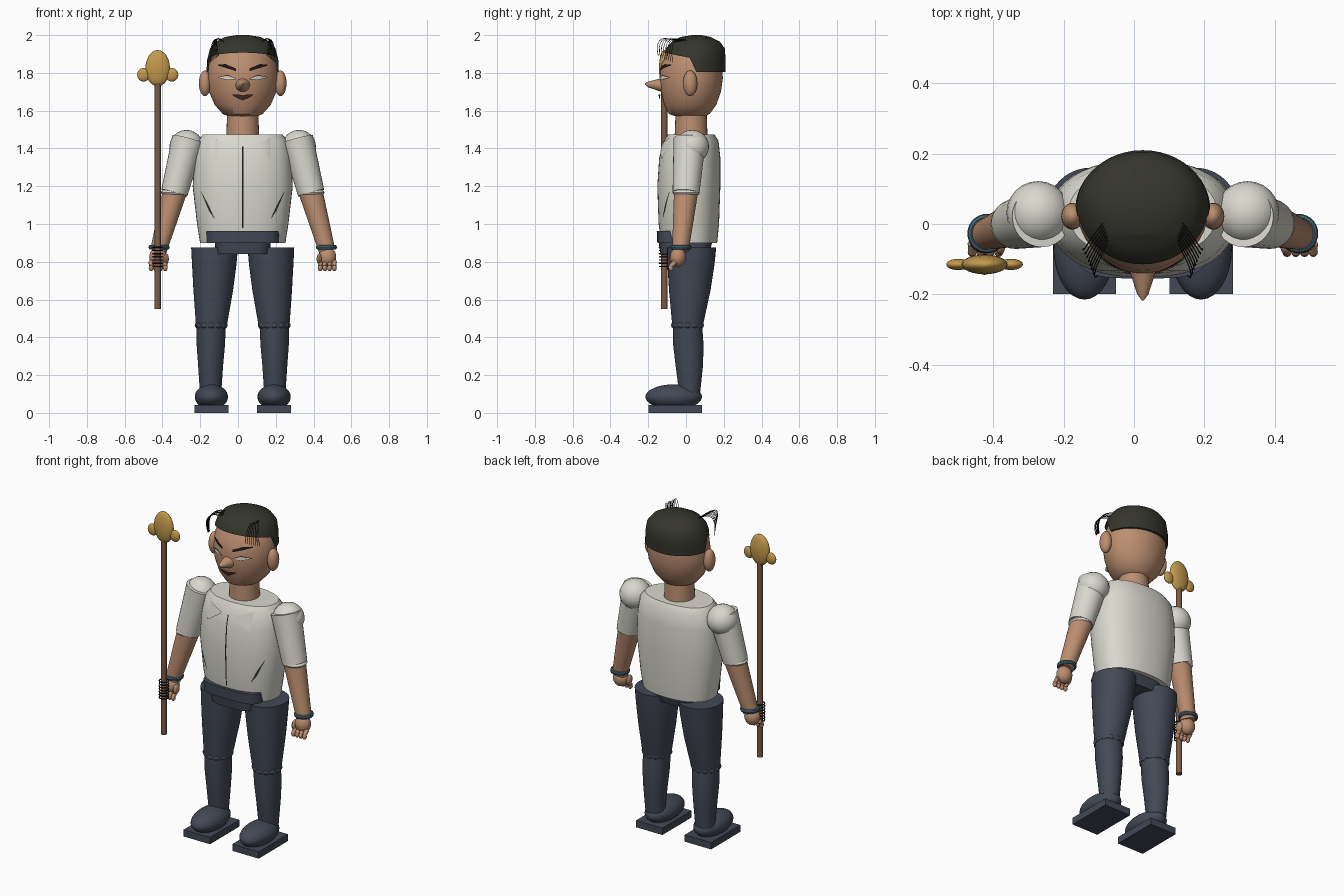
import bpy, bmesh, math
from mathutils import Vector
from mathutils.bvhtree import BVHTree

cube = bpy.data.objects.get("Cube")
if cube:
    bpy.data.objects.remove(cube)

CX = 0.025  # body centre line


def material(name, r, g, b):
    m = bpy.data.materials.new(name)
    m.use_nodes = True
    m.diffuse_color = (r, g, b, 1)
    m.node_tree.nodes["Principled BSDF"].inputs["Base Color"].default_value = (r, g, b, 1)
    return m


SKIN = material("skin", .50, .27, .16)
SHIRT = material("shirt_cream", .70, .69, .62)
NAVY = material("navy_cloth", .055, .065, .09)
HAIR = material("hair_black", .035, .035, .026)
LINE = material("line_black", .01, .01, .01)
GOLD = material("gold", .55, .32, .075)
WOOD = material("wood", .20, .105, .06)
TEAL = material("teal_band", .055, .13, .17)
WHITE = material("eye_white", .65, .65, .62)
LIP = material("lip_brown", .06, .025, .018)


def finish(bm, name, mat, smooth=True):
    bmesh.ops.recalc_face_normals(bm, faces=bm.faces)
    mesh = bpy.data.meshes.new(name)
    bm.to_mesh(mesh)
    bm.free()
    mesh.materials.append(mat)
    ob = bpy.data.objects.new(name, mesh)
    bpy.context.collection.objects.link(ob)
    if smooth:
        bpy.ops.object.select_all(action='DESELECT')
        ob.select_set(True)
        bpy.context.view_layer.objects.active = ob
        bpy.ops.object.shade_smooth_by_angle(angle=math.radians(40))
    return ob


def loft_mesh(rings, n=40, p=1.0, front_p=None):
    """Rings are (z, centre x, half width, front y, back y); p shapes the section."""
    bm = bmesh.new()
    loops = []
    for z, cx, hw, yf, yb in rings:
        widest = yf + (yb - yf) * .52
        loop = []
        for i in range(n):
            a = 2 * math.pi * i / n
            c, s = math.cos(a), math.sin(a)
            x = cx + hw * math.copysign(abs(c) ** p, c)
            q = front_p if front_p and s < 0 else p
            depth = (yb - widest) if s > 0 else (widest - yf)
            loop.append(bm.verts.new((x, widest + depth * math.copysign(abs(s) ** q, s), z)))
        loops.append(loop)
    for low, high in zip(loops, loops[1:]):
        for i in range(n):
            j = (i + 1) % n
            bm.faces.new((low[i], low[j], high[j], high[i]))
    bm.faces.new(loops[0])
    bm.faces.new(loops[-1])
    return bm


def loft(name, rings, mat, **kw):
    return finish(loft_mesh(rings, **kw), name, mat)


def ball(name, pos, size, mat, seg=24):
    bm = bmesh.new()
    bmesh.ops.create_uvsphere(bm, u_segments=seg, v_segments=seg // 2, radius=1)
    bmesh.ops.scale(bm, vec=size, verts=bm.verts)
    bmesh.ops.translate(bm, vec=pos, verts=bm.verts)
    return finish(bm, name, mat)


def tube(name, a, ra, b, rb, mat, seg=28):
    a, b = Vector(a), Vector(b)
    bm = bmesh.new()
    bmesh.ops.create_cone(bm, cap_ends=True, segments=seg, radius1=ra, radius2=rb, depth=(b - a).length)
    rot = (b - a).to_track_quat('Z', 'Y').to_matrix()
    bmesh.ops.rotate(bm, matrix=rot, verts=bm.verts)
    bmesh.ops.translate(bm, vec=(a + b) / 2, verts=bm.verts)
    return finish(bm, name, mat)


def ring(name, pos, radius, thick, mat, tall=1):
    bpy.ops.mesh.primitive_torus_add(location=pos, major_radius=radius, minor_radius=thick,
                                     major_segments=28, minor_segments=8)
    ob = bpy.context.object
    ob.name = name
    ob.scale.z = tall
    ob.data.materials.append(mat)
    bpy.ops.object.shade_smooth_by_angle()


def stroke(name, points, surface, mat, lift=.005, upright=False):
    """Thin painted plate along (x, z, half thickness) points, laid on the front of a surface."""
    bm = bmesh.new()
    pairs = []
    for (x0, z0, h0), (x1, z1, h1) in zip(points, points[1:]):
        for k in range(7):
            t = k / 6
            x, z, h = x0 + (x1 - x0) * t, z0 + (z1 - z0) * t, h0 + (h1 - h0) * t
            pair = []
            for s in (-1, 1):
                px, pz = (x + s * h, z) if upright else (x, z + s * h)
                hit = surface.ray_cast(Vector((px, -1, pz)), Vector((0, 1, 0)))[0]
                pair.append(bm.verts.new((px, (hit.y if hit else -.1) - lift, pz)))
            pairs.append(pair)
    for a, b in zip(pairs, pairs[1:]):
        bm.faces.new((a[0], b[0], b[1], a[1]))
    bmesh.ops.remove_doubles(bm, verts=bm.verts, dist=.0002)
    return finish(bm, name, mat)


# Head, nose and neck
head = loft_mesh([(1.565, CX, .06, -.04, .09), (1.582, CX, .105, -.09, .125), (1.63, CX, .148, -.115, .16),
                  (1.70, CX, .178, -.132, .185), (1.77, CX, .187, -.14, .195), (1.85, CX, .179, -.13, .192),
                  (1.91, CX, .158, -.09, .175), (1.96, CX, .11, -.05, .14), (1.985, CX, .03, .0, .08)],
                 n=48, front_p=1.15)
face = BVHTree.FromBMesh(head)
finish(head, "head", SKIN)
nose = loft_mesh([(-.1, CX, .085, -.07, .07), (0, CX, .045, -.05, .035), (.09, CX, .016, -.018, .012),
                  (.107, CX, .003, -.003, .003)], n=20)
for v in nose.verts:
    v.co = (v.co.x, -.11 - v.co.z, 1.742 + v.co.y)
finish(nose, "nose", SKIN)
tube("neck", (CX, .027, 1.44), .088, (CX, .027, 1.6), .082, SKIN)

# Hair cap, cut away over the face
hair = loft_mesh([(1.805, CX, .192, -.14, .208), (1.87, CX, .188, -.13, .21), (1.93, CX, .173, -.105, .205),
                  (1.965, CX, .145, -.075, .18), (1.99, CX, .095, -.03, .13), (2.0, CX, .03, .03, .08)], n=48)
hairline, temple = Vector((0, .02, 1.88)), Vector((0, .055, 1.805))
for point, normal in ((hairline, (0, .2, 1)), (temple, (0, 1, .47))):
    bmesh.ops.bisect_plane(hair, geom=hair.verts[:] + hair.edges[:] + hair.faces[:],
                           plane_co=point, plane_no=normal)
cut = [f for f in hair.faces
       if (f.calc_center_median() - hairline).dot(Vector((0, .2, 1))) < 0
       and (f.calc_center_median() - temple).dot(Vector((0, 1, .47))) < 0]
bmesh.ops.delete(hair, geom=cut, context='FACES')
finish(hair, "hair_cap", HAIR)

# Torso, belt and neck opening
torso = loft_mesh([(.90, CX, .226, -.13, .165), (1.0, CX, .242, -.145, .175), (1.2, CX, .265, -.152, .182),
                   (1.35, CX, .256, -.142, .182), (1.44, CX, .238, -.118, .172), (1.475, CX, .21, -.095, .15)],
                  n=48, p=.88)
chest = BVHTree.FromBMesh(torso)
finish(torso, "shirt_body", SHIRT)
loft("belt", [(.90, CX, .194, -.152, .12), (.963, CX, .194, -.155, .12)], NAVY, p=.5)
loft("pelvis", [(.84, CX, .145, -.135, .12), (.905, CX, .147, -.145, .14)], NAVY, p=.55)
stroke("shirt_front_seam", [(CX, .98, .003), (CX, 1.2, .004), (CX, 1.41, .003)], chest, LINE, upright=True)
stroke("mouth", [(CX - .055, 1.684, .002), (CX - .025, 1.675, .011), (CX, 1.668, .013),
                 (CX + .025, 1.675, .011), (CX + .055, 1.684, .002)], face, LIP, lift=.018)

for s, side in ((-1, "right"), (1, "left")):
    def at(off, y, z):
        return (CX + s * off, y, z)

    def paint(name, pts, *args, **kw):
        stroke(side + name, [(CX + s * x, z, h) for x, z, h in pts], *args, **kw)

    # Face details and ears
    paint("_eyebrow", [(.035, 1.816, .007), (.09, 1.836, .010), (.132, 1.842, .003)], face, LINE, lift=.008)
    paint("_eyelid_line", [(.035, 1.768, .002), (.08, 1.776, .014), (.13, 1.776, .002)], face, LIP, lift=.003)
    paint("_eye", [(.04, 1.769, .001), (.08, 1.775, .010), (.125, 1.776, .001)], face, WHITE, lift=.006)
    ball(side + "_ear", at(.2, .022, 1.745), (.032, .038, .068), SKIN)

    # Loose strands at the temple
    for k in range(8):
        path = bpy.data.curves.new(side + "_strand", 'CURVE')
        path.dimensions = '3D'
        path.bevel_depth = .0016
        path.bevel_resolution = 0
        path.materials.append(LINE)
        spline = path.splines.new('POLY')
        spline.points.add(9)
        for i, pt in enumerate(spline.points):
            t = i / 9
            off = .10 + .07 * t + .022 * math.sin(math.pi * t) - .006 * k * t
            y = .02 - .011 * k - .095 * math.sin(t * 1.9)
            z = 1.965 + .03 * math.sin(math.pi * t) - (.11 - .005 * k) * t * t
            pt.co = (*at(off, y, z), 1)
        ob = bpy.data.objects.new(side + "_strand", path)
        bpy.context.collection.objects.link(ob)

    # Shirt collar and creases
    paint("_collar", [(.146, 1.40, .056), (.135, 1.397, .050), (.045, 1.412, .003)], chest, SHIRT, lift=.007)
    paint("_shirt_crease", [(.22, 1.17, .002), (.18, 1.085, .014), (.15, 1.03, .002)], chest, HAIR, lift=.004)

    # Arm, bracelet, hand
    ball(side + "_shoulder", at(.298, .032, 1.41), (.09, .09, .088), SHIRT)
    tube(side + "_sleeve", at(.288, .02, 1.45), .086, at(.362, .0, 1.165), .071, SHIRT)
    ball(side + "_cuff", at(.362, .0, 1.167), (.071, .071, .025), SHIRT)
    tube(side + "_forearm", at(.36, .0, 1.17), .064, at(.446, -.03, .86), .044, SKIN)
    ring(side + "_bracelet", at(.443, -.027, .877), .046, .010, TEAL, 1.3)
    ball(side + "_palm", at(.448, -.042, .825), (.047, .042, .052), SKIN)
    for k in range(4):
        off = .410 + .025 * k
        tube(side + "_finger", at(off, -.055, .80), .013, at(off, -.082, .775), .012, SKIN, 12)
        ball(side + "_fingertip", at(off, -.08, .768), (.013, .014, .018), SKIN, 12)
    ball(side + "_thumb", at(.405, -.06, .815), (.014, .028, .03), SKIN, 12)

    # Leg with beaded knee band, shoe and sole
    loft(side + "_thigh", [(.455, CX + s * .166, .081, -.072, .088), (.65, CX + s * .156, .105, -.09, .13),
                           (.78, CX + s * .151, .117, -.098, .15), (.876, CX + s * .149, .124, -.1, .16)], NAVY)
    loft(side + "_shin", [(.10, CX + s * .170, .056, -.036, .074), (.25, CX + s * .17, .066, -.055, .09),
                          (.36, CX + s * .169, .075, -.068, .093), (.47, CX + s * .167, .078, -.07, .085)], NAVY)
    for k in range(12):
        a = 2 * math.pi * k / 12
        ball(side + "_knee_bead", at(.167 + .062 * math.cos(a), .008 + .062 * math.sin(a), .464),
             (.025, .025, .021), NAVY, 12)
    ball(side + "_shoe", at(.166, -.065, .085), (.088, .15, .066), NAVY, 32)
    bm = bmesh.new()
    bmesh.ops.create_cube(bm, size=1)
    bmesh.ops.scale(bm, vec=(.18, .285, .042), verts=bm.verts)
    bmesh.ops.translate(bm, vec=at(.166, -.057, .021), verts=bm.verts)
    finish(bm, side + "_sole", NAVY, smooth=False)

# Staff with winged knob and grip cord
SX, SY = -.425, -.115
tube("staff", (SX, SY, .55), .018, (SX, SY, 1.78), .016, WOOD, 16)
ball("staff_knob", (SX, SY, 1.825), (.065, .028, .096), GOLD)
for s in (-1, 1):
    ball("staff_wing", (SX + s * .075, SY, 1.79), (.034, .016, .036), GOLD)
for k in range(7):
    ring("grip_cord", (SX, SY, .775 + .017 * k), .026, .0035, LINE)
